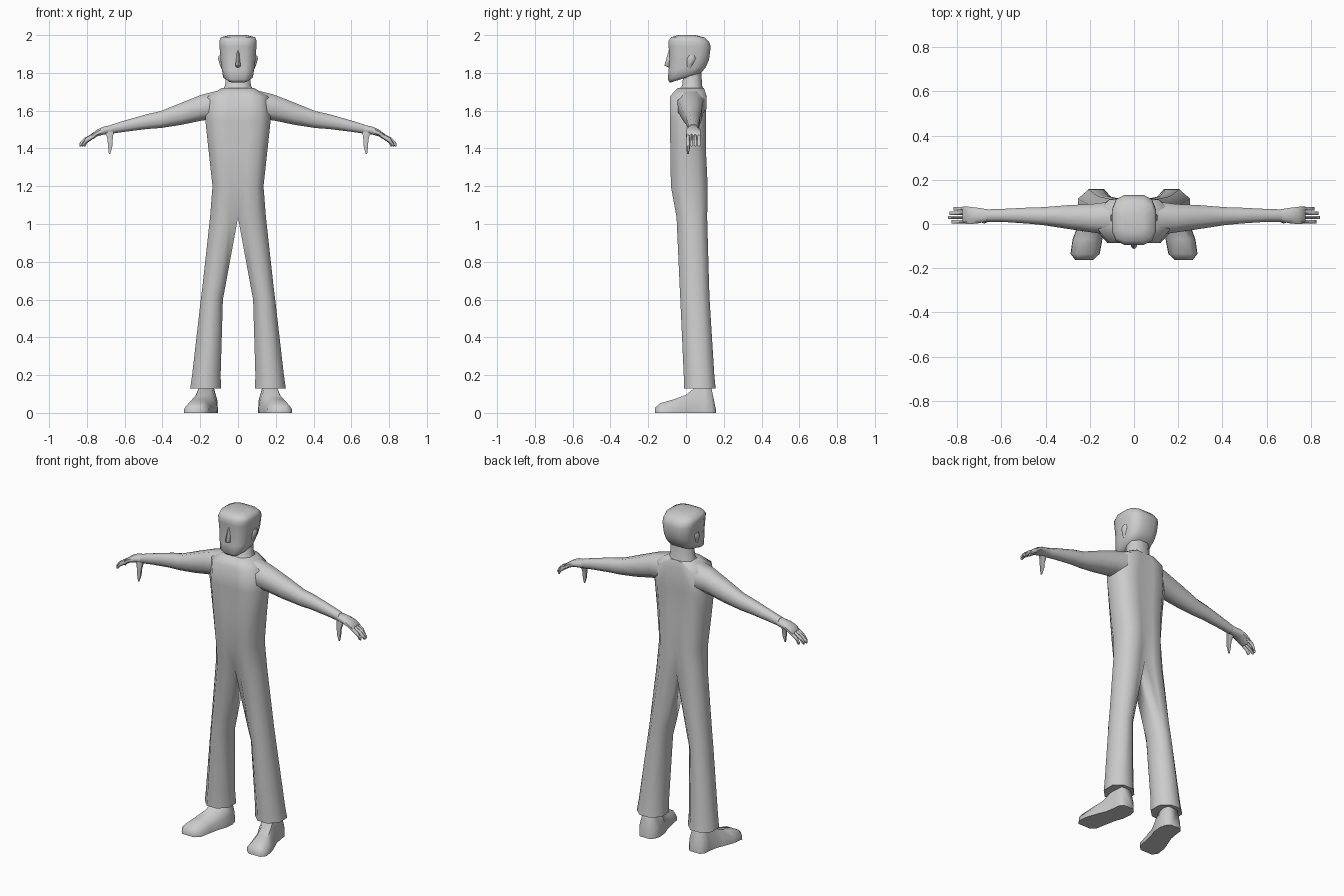
import bpy, bmesh, math
from mathutils import Vector

cube = bpy.data.objects.get("Cube")
if cube:
    bpy.data.objects.remove(cube, do_unlink=True)

grey = bpy.data.materials.new("plain grey")
grey.use_nodes = True
colour = (0.6, 0.6, 0.6, 1)
grey.diffuse_color = colour
grey.node_tree.nodes["Principled BSDF"].inputs["Base Color"].default_value = colour


def loft(name, rings, mirror=True, open_middle=False, angle=60):
    """Skin a row of equal rings, cap the ends, optionally mirror across x = 0."""
    bm = bmesh.new()
    rows = [[bm.verts.new(p) for p in ring] for ring in rings]
    n = len(rows[0])
    for a, b in zip(rows, rows[1:]):
        for i in range(n):
            j = (i + 1) % n
            bm.faces.new((a[i], a[j], b[j], b[i]))
    bm.faces.new(rows[0])
    bm.faces.new(rows[-1])
    if open_middle:
        inner = [f for f in bm.faces if all(abs(v.co.x) < 1e-5 for v in f.verts)]
        bmesh.ops.delete(bm, geom=inner, context='FACES')
    bmesh.ops.recalc_face_normals(bm, faces=bm.faces)
    mesh = bpy.data.meshes.new(name)
    bm.to_mesh(mesh)
    bm.free()
    mesh.materials.append(grey)
    obj = bpy.data.objects.new(name, mesh)
    bpy.context.collection.objects.link(obj)
    bpy.ops.object.select_all(action='DESELECT')
    obj.select_set(True)
    bpy.context.view_layer.objects.active = obj
    bpy.ops.object.shade_smooth_by_angle(angle=math.radians(angle))
    if mirror:
        mod = obj.modifiers.new("mirror", 'MIRROR')
        mod.merge_threshold = 0.0005
    return obj


def oval(n, power, phase=0.5):
    """Unit rounded square with n points."""
    pts = []
    for i in range(n):
        t = 2 * math.pi * (i + phase) / n
        c, s = math.cos(t), math.sin(t)
        pts.append((math.copysign(abs(c) ** power, c), math.copysign(abs(s) ** power, s)))
    m = max(max(abs(a), abs(b)) for a, b in pts)
    return [(a / m, b / m) for a, b in pts]


def across_x(x, y0, y1, z0, z1, n=8, power=0.9):
    """Ring standing across the x axis."""
    return [(x, (y0 + y1) / 2 + a * (y1 - y0) / 2, (z0 + z1) / 2 + b * (z1 - z0) / 2)
            for a, b in oval(n, power)]


def level(x0, x1, y0, y1, z0, z1=None, n=8, power=0.9):
    """Level ring, from height z0 at the front to z1 at the back."""
    z1 = z0 if z1 is None else z1
    return [((x0 + x1) / 2 + a * (x1 - x0) / 2, (y0 + y1) / 2 + b * (y1 - y0) / 2,
             z0 + (z1 - z0) * (b + 1) / 2) for a, b in oval(n, power)]


def half_body(x0, x1, y0, y1, z, c):
    """Half section of the suit; c chamfers the inner corners on the legs."""
    shape = [(0, c), (.3, 0), (.7, 0), (1, .3), (1, .75), (.7, 1), (.3, 1), (0, 1 - c)]
    return [(x0 + u * (x1 - x0), y0 + v * (y1 - y0), z) for u, v in shape]


# Trousers and torso: one skin per half, joined down the middle
loft("suit_body", [half_body(*r) for r in (
    (.09, .253, -.01, .157, .13, .28),
    (.092, .243, -.012, .150, .20, .28),
    (.080, .197, -.03, .125, .60, .26),
    (.065, .187, -.034, .122, .68, .22),
    (0, .148, -.05, .112, 1.035, .1),
    (0, .135, -.08, .115, 1.20, .03),
    (0, .157, -.083, .105, 1.40, .02),
    (0, .173, -.085, .105, 1.55, .02),
    (0, .160, -.086, .110, 1.675, .02),
    (0, .085, -.045, .095, 1.72, .02))], open_middle=True)

# Arms
loft("arm", [across_x(*r) for r in (
    (.07, -.055, .105, 1.56, 1.715),
    (.19, -.038, .09, 1.548, 1.685),
    (.30, -.022, .085, 1.525, 1.642),
    (.41, -.005, .076, 1.508, 1.597),
    (.48, .002, .074, 1.503, 1.582),
    (.60, .010, .068, 1.488, 1.548),
    (.67, .010, .066, 1.478, 1.526))])

# Hands: palm, four fingers and a drooping thumb
loft("palm", [across_x(*r) for r in (
    (.66, .012, .066, 1.478, 1.526),
    (.71, .002, .074, 1.474, 1.516),
    (.745, 0, .078, 1.464, 1.500),
    (.775, .002, .078, 1.445, 1.478))])
for i, (name, tip) in enumerate((("index", .825), ("middle", .84), ("ring", .835), ("little", .815))):
    y = .001 + i * .0195
    mid = (tip + .765) / 2 + .01
    loft(name + "_finger", [across_x(x, y, y + .0175, z, z + t, n=6) for x, z, t in (
        (.755, 1.460, .028), (mid, 1.428, .028), (tip - .006, 1.410, .026), (tip, 1.411, .014))])
loft("thumb", [level(*r, n=6) for r in (
    (.655, .705, .005, .04, 1.49),
    (.662, .692, .002, .025, 1.445),
    (.664, .690, .002, .022, 1.41),
    (.676, .684, .005, .015, 1.37))])

# Shoes, toes turned out
def shoe_ring(x0, x1, y, top, inset):
    w = x1 - x0
    return [(x0, y, 0), (x1, y, 0), (x1 - .02 * w, y, top * .45),
            (x1 - inset * w, y, top), (x0 + inset * w, y, top), (x0 + .02 * w, y, top * .45)]

loft("shoe", [shoe_ring(*r) for r in (
    (.185, .265, -.163, .028, .15),
    (.155, .287, -.135, .052, .2),
    (.143, .278, -.07, .070, .25),
    (.128, .252, .00, .095, .25),
    (.112, .235, .04, .128, .22),
    (.106, .225, .10, .14, .2),
    (.115, .222, .135, .13, .2),
    (.135, .205, .158, .02, .2))])

# Neck
loft("neck", [level(-w, w, y0, y1, z) for w, y0, y1, z in (
    (.085, -.045, .095, 1.70), (.068, -.02, .085, 1.735), (.062, -.01, .08, 1.83))], mirror=False)

# Head: jaw slopes up towards the nape, crown nearly flat
loft("head", [level(-w, w, y0, y1, z0, z1, n=12, power=.6) for w, y0, y1, z0, z1 in (
    (.055, -.085, .065, 1.748, 1.795),
    (.078, -.096, .08, 1.765, 1.80),
    (.086, -.092, .105, 1.815, 1.83),
    (.092, -.088, .122, 1.87, 1.87),
    (.098, -.092, .131, 1.94, 1.94),
    (.099, -.094, .122, 1.968, 1.965),
    (.092, -.078, .100, 1.989, 1.987),
    (.045, -.04, .05, 2.0, 2.0))], mirror=False)

# Nose
loft("nose", [level(-w, w, y0, -.07, z, n=6) for w, y0, z in (
    (.010, -.09, 1.828), (.016, -.114, 1.838), (.010, -.103, 1.88), (.005, -.09, 1.925))], mirror=False)

# Ears
loft("ear", [level(*r, n=6) for r in (
    (.075, .089, .008, .025, 1.822),
    (.08, .098, .005, .035, 1.845),
    (.08, .107, .006, .052, 1.875),
    (.08, .103, .015, .046, 1.892))])
